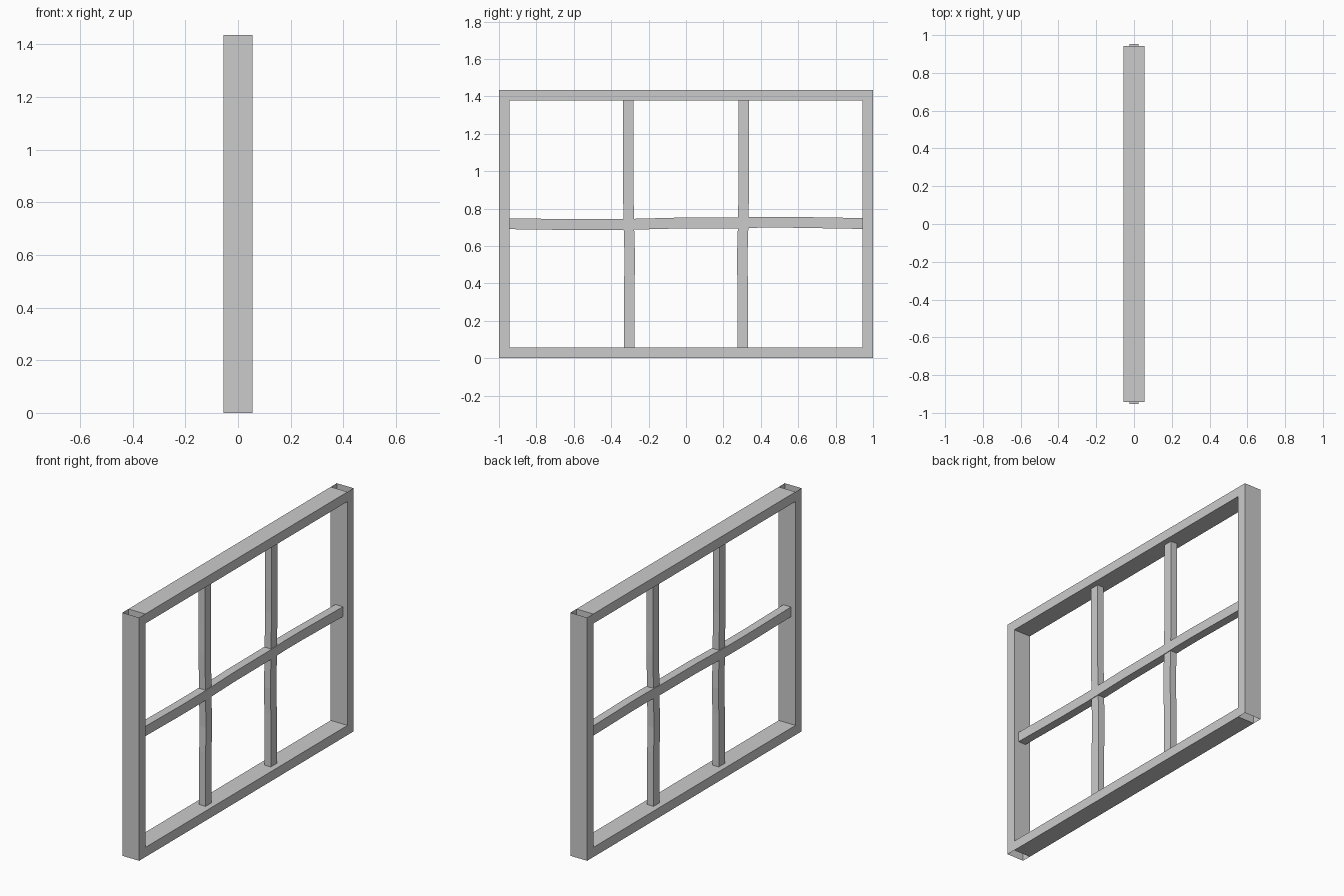
import bpy, bmesh
from mathutils import Vector

if "Cube" in bpy.data.objects:
    bpy.data.objects.remove(bpy.data.objects["Cube"])

HX = 0.055      # half depth of the outer frame
H = 1.435       # total height
T = 0.057       # outer frame thickness


def tube(name, path, axis, half_depth, half_width):
    """Open-ended square tube along y or z, following a path of (along, across) points."""
    bm = bmesh.new()
    rings = []
    for along, across in path:
        ring = []
        for sx, sw in ((-1, -1), (1, -1), (1, 1), (-1, 1)):
            x, w = sx * half_depth, across + sw * half_width
            ring.append(bm.verts.new(Vector((x, along, w) if axis == 'y' else (x, w, along))))
        rings.append(ring)
    for a, b in zip(rings, rings[1:]):
        for i in range(4):
            j = (i + 1) % 4
            f = (a[i], a[j], b[j], b[i])
            bm.faces.new(f[::-1] if axis == 'y' else f)
    mesh = bpy.data.meshes.new(name)
    bm.to_mesh(mesh)
    bm.free()
    obj = bpy.data.objects.new(name, mesh)
    bpy.context.collection.objects.link(obj)
    return obj


inner = 1 - T

# Outer frame: full-height posts with rails between them
for side, label in ((-1, "left"), (1, "right")):
    y = side * (1 - T / 2)
    tube(label + "_post", [(0, y), (H, y)], 'z', HX, T / 2)
for z, label in ((T / 2, "bottom"), (H - T / 2, "top")):
    tube(label + "_rail", [(-inner, z), (inner, z)], 'y', HX, T / 2)

# Slightly uneven horizontal glazing bar, let into the posts
tube("horizontal_bar",
     [(-0.953, 0.719), (-0.59, 0.714), (-0.37, 0.714), (-0.06, 0.722),
      (0.26, 0.723), (0.40, 0.727), (0.54, 0.727), (0.953, 0.720)],
     'y', 0.025, 0.029)

# Slightly uneven vertical glazing bars, mirrored
for side, label in ((-1, "left"), (1, "right")):
    path = [(T, 0.304), (0.37, 0.304), (0.52, 0.300), (0.69, 0.305),
            (0.96, 0.310), (1.10, 0.309), (H - T, 0.309)]
    tube(label + "_vertical_bar", [(z, side * y) for z, y in path], 'z', 0.021, 0.028)
